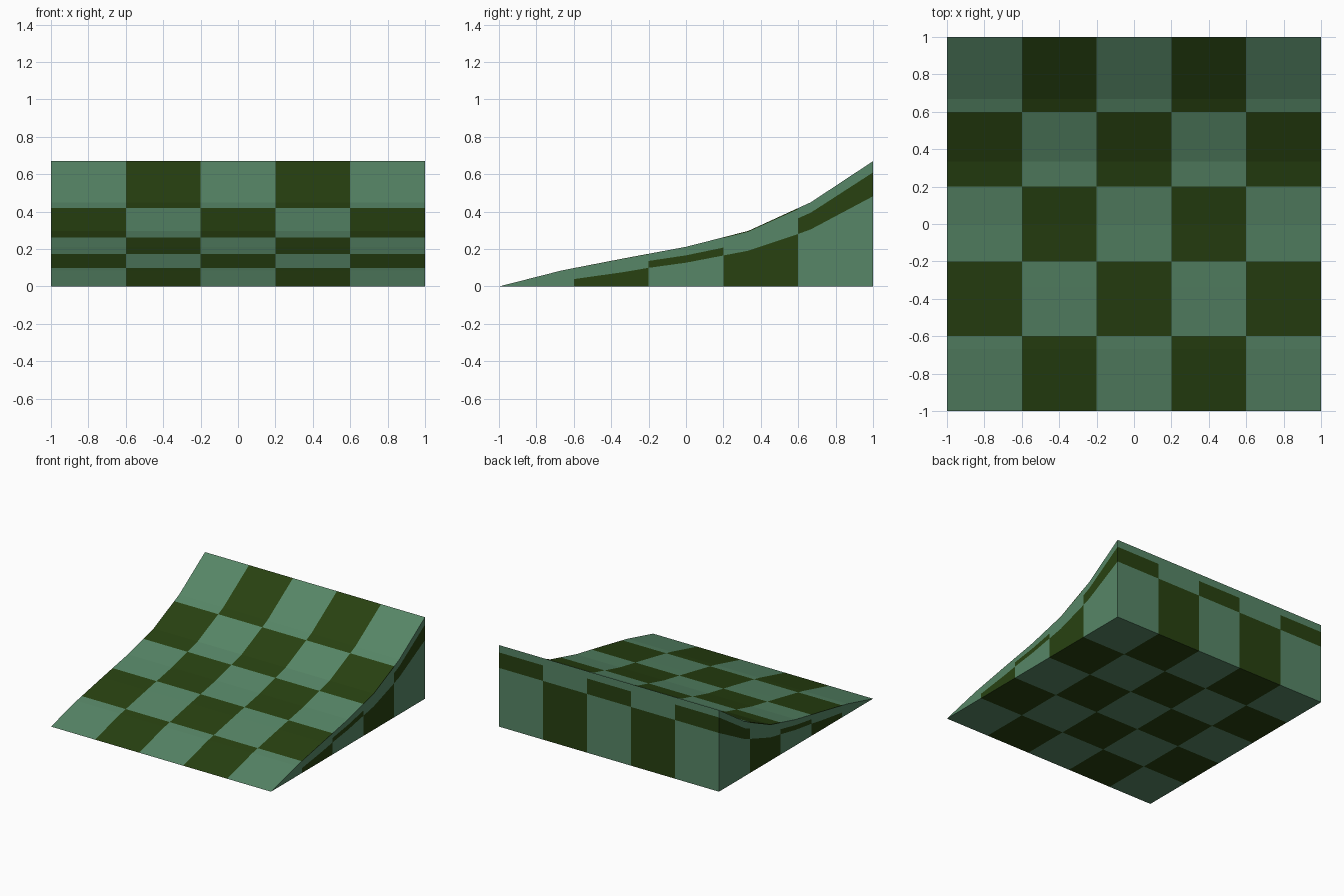
import bpy, bmesh

if "Cube" in bpy.data.objects:
    bpy.data.objects.remove(bpy.data.objects["Cube"])

# Curved ramp profile (y, z) and checker grid lines
PROFILE = [(-1, 0), (-0.667, 0.085), (-0.333, 0.15), (0, 0.212),
           (0.333, 0.297), (0.667, 0.45), (1, 0.67)]
GRID = [-1, -0.6, -0.2, 0.2, 0.6, 1]
# Wall strip boundaries, as fractions of the wall height at each grid line
LOW = [0.2, 0.40, 0.57, 0.63, 0.67, 0.72]
HIGH = [0.4, 0.60, 0.78, 0.79, 0.87, 0.91]


def interp(pts, t):
    for (a, va), (b, vb) in zip(pts, pts[1:]):
        if t <= b + 1e-6:
            return va + (vb - va) * (t - a) / (b - a)
    return pts[-1][1]


def height(y):
    return interp(PROFILE, y)


def levels(y):
    h = height(y)
    fr = [0, interp(list(zip(GRID, LOW)), y), interp(list(zip(GRID, HIGH)), y), 0.985, 1]
    return [h * f for f in fr]


def cell(t):
    return min(4, int((t + 1) / 0.4))


def material(name, rgb):
    m = bpy.data.materials.new(name)
    m.diffuse_color = (*rgb, 1)
    m.use_nodes = True
    m.node_tree.nodes["Principled BSDF"].inputs["Base Color"].default_value = m.diffuse_color
    return m


bm = bmesh.new()


def face(points, dark):
    # Drop repeated corners so strips can taper to the front edge
    pts = []
    for p in points:
        if all(sum(abs(a - b) for a, b in zip(p, q)) > 1e-6 for q in pts):
            pts.append(p)
    if len(pts) > 2:
        f = bm.faces.new([bm.verts.new(p) for p in pts])
        f.material_index = int(dark)


def wall_dark(col, k):
    if k < 2:
        return (col + k) % 2 == 1 and not (col == 0 and k == 1)
    return False


ys = sorted(set(GRID + [p[0] for p in PROFILE]))
for y0, y1 in zip(ys, ys[1:]):
    j = cell((y0 + y1) / 2)
    # Sloped top and flat base
    for i, (x0, x1) in enumerate(zip(GRID, GRID[1:])):
        for z0, z1 in ((height(y0), height(y1)), (0, 0)):
            face([(x0, y0, z0), (x1, y0, z0), (x1, y1, z1), (x0, y1, z1)], (i + j) % 2)
    # Side walls
    a, b = levels(y0), levels(y1)
    for x in (-1, 1):
        for k in range(4):
            dark = wall_dark(j, k) or (k == 3 and j % 2 == 1)
            face([(x, y0, a[k]), (x, y1, b[k]), (x, y1, b[k + 1]), (x, y0, a[k + 1])], dark)

# Back wall
z = levels(1)
for i, (x0, x1) in enumerate(zip(GRID, GRID[1:])):
    for k in range(4):
        dark = (i + k) % 2 == 1 if k < 2 else False
        face([(x0, 1, z[k]), (x1, 1, z[k]), (x1, 1, z[k + 1]), (x0, 1, z[k + 1])], dark)

bmesh.ops.remove_doubles(bm, verts=bm.verts, dist=1e-5)
bmesh.ops.recalc_face_normals(bm, faces=bm.faces)

mesh = bpy.data.meshes.new("curved_ramp")
bm.to_mesh(mesh)
bm.free()
mesh.materials.append(material("light green", (0.095, 0.24, 0.135)))
mesh.materials.append(material("dark green", (0.021, 0.053, 0.0055)))
ramp = bpy.data.objects.new("curved_ramp", mesh)
bpy.context.collection.objects.link(ramp)
